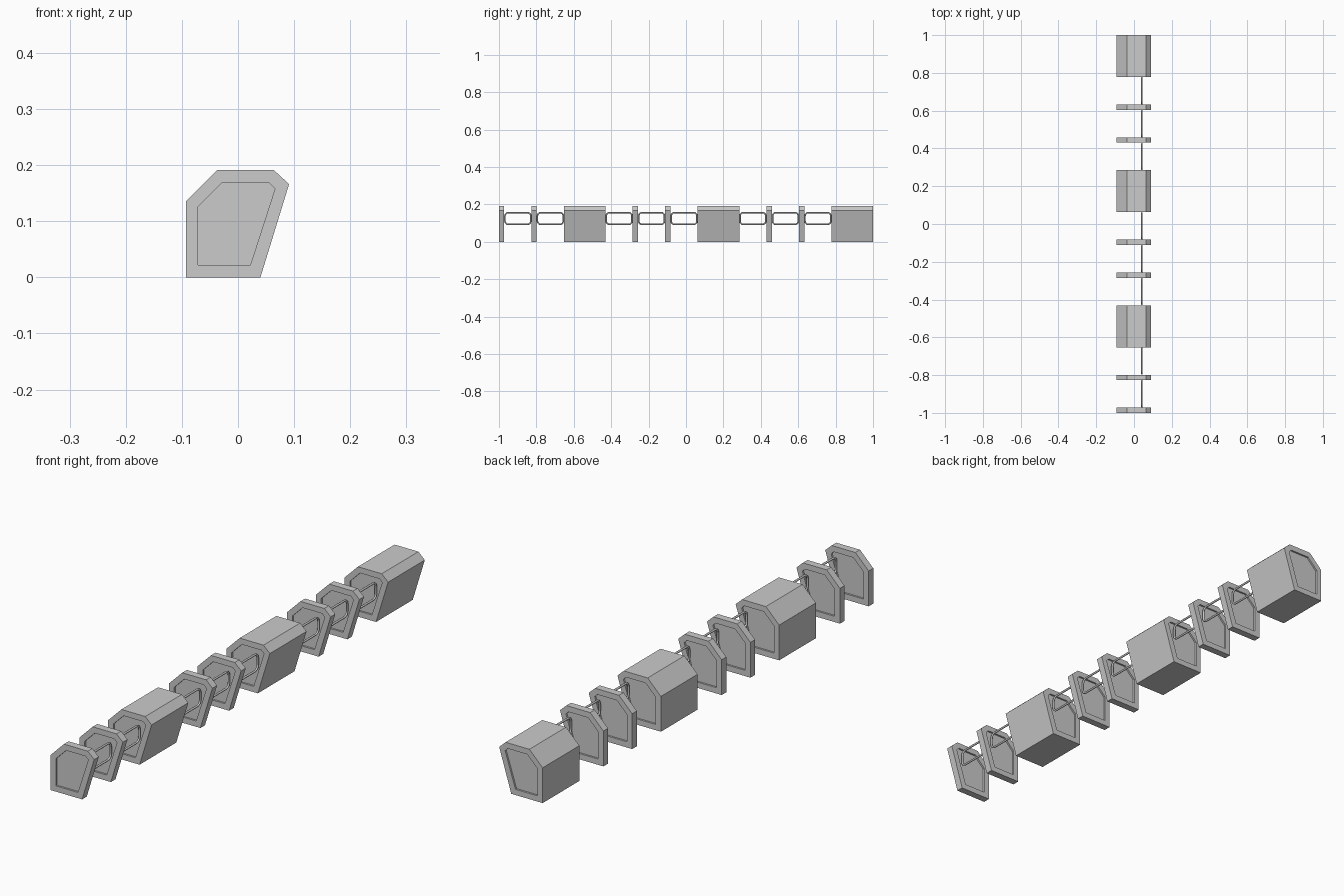
import bpy, bmesh, math

if "Cube" in bpy.data.objects:
    bpy.data.objects.remove(bpy.data.objects["Cube"])

OUTER = [(-0.093, 0), (0.04, 0), (0.091, 0.166), (0.064, 0.191), (-0.037, 0.191), (-0.093, 0.135)]
INNER = [(-0.071, 0.022), (0.022, 0.022), (0.066, 0.158), (0.055, 0.169), (-0.028, 0.169), (-0.071, 0.126)]
RECESS = 0.007
PLATE, BLOCK = 0.028, 0.222
GAP = (2 - 6 * PLATE - 3 * BLOCK) / 8


def segment(name, y0, y1):
    """Prism with a recessed panel in both end faces, made by joining profile rings."""
    bm = bmesh.new()
    rings = []
    for prof, y in [(INNER, y0 + RECESS), (INNER, y0), (OUTER, y0),
                    (OUTER, y1), (INNER, y1), (INNER, y1 - RECESS)]:
        rings.append([bm.verts.new((x, y, z)) for x, z in prof])
    n = len(OUTER)
    for a, b in zip(rings, rings[1:]):
        for i in range(n):
            j = (i + 1) % n
            bm.faces.new((a[i], a[j], b[j], b[i]))
    bm.faces.new(rings[0])
    bm.faces.new(rings[-1])
    bmesh.ops.recalc_face_normals(bm, faces=bm.faces)
    mesh = bpy.data.meshes.new(name)
    bm.to_mesh(mesh)
    bm.free()
    bpy.context.collection.objects.link(bpy.data.objects.new(name, mesh))


def wire_loop(name, y0, y1, x=0.042, z0=0.093, z1=0.156, r=0.018, thick=0.004):
    """Rounded rectangular wire ring bridging a gap, in the yz plane."""
    y0, y1 = y0 + thick, y1 - thick
    pts = []
    corners = [(y1 - r, z1 - r), (y0 + r, z1 - r), (y0 + r, z0 + r), (y1 - r, z0 + r)]
    for k, (cy, cz) in enumerate(corners):
        for s in range(7):
            a = math.pi / 2 * (k + s / 6)
            pts.append((x, cy + r * math.cos(a), cz + r * math.sin(a)))
    curve = bpy.data.curves.new(name, 'CURVE')
    curve.dimensions = '3D'
    curve.bevel_depth = thick
    curve.bevel_resolution = 2
    spline = curve.splines.new('POLY')
    spline.points.add(len(pts) - 1)
    for p, co in zip(spline.points, pts):
        p.co = (*co, 1)
    spline.use_cyclic_u = True
    bpy.context.collection.objects.link(bpy.data.objects.new(name, curve))


# Plate, plate, block repeated three times, linked by wire rings
y = -1.0
for i in range(9):
    is_block = i % 3 == 2
    end = y + (BLOCK if is_block else PLATE)
    segment(f"{'block' if is_block else 'plate'}_{i + 1}", y, end)
    if i < 8:
        wire_loop(f"wire_loop_{i + 1}", end, end + GAP)
    y = end + GAP
